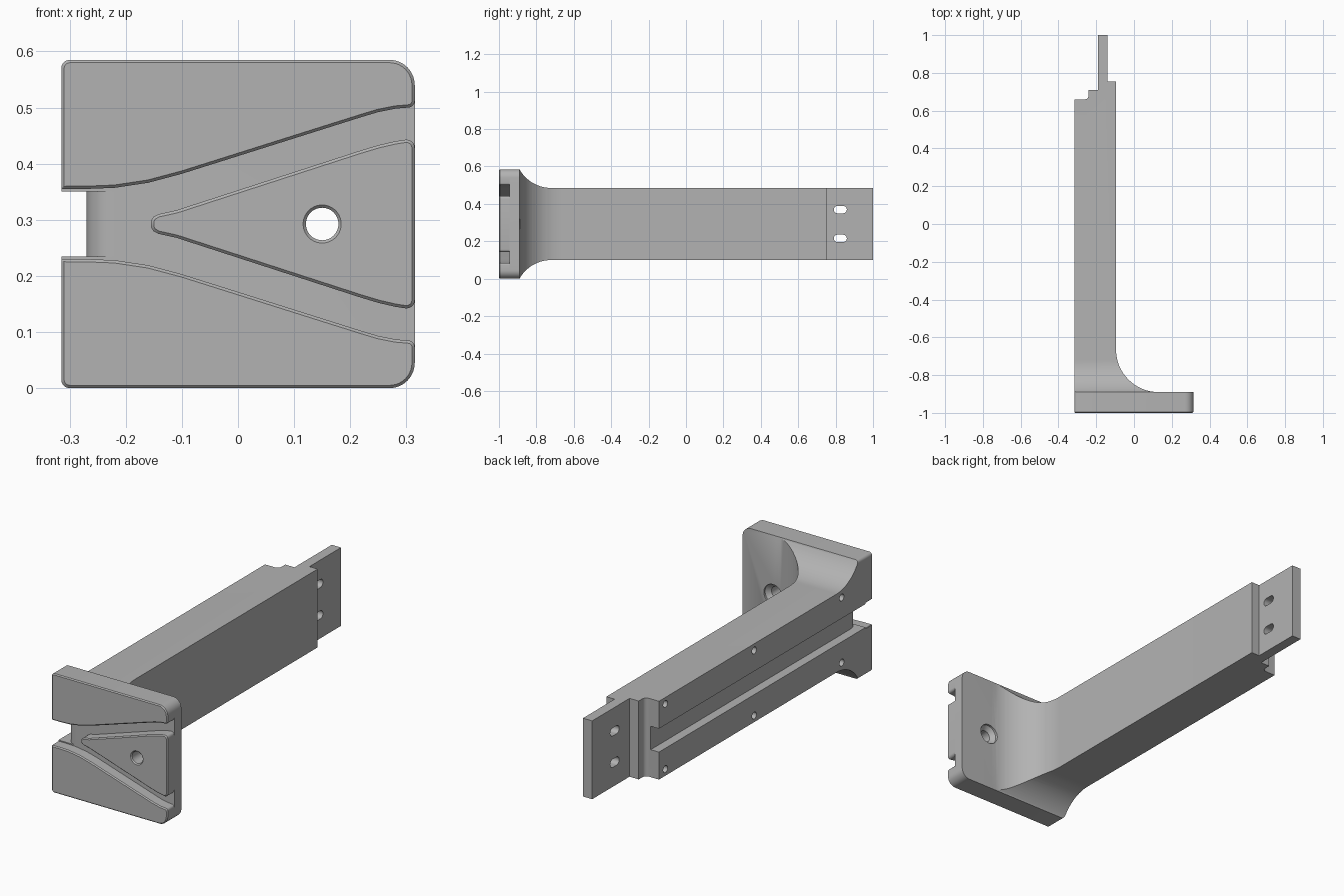
import bpy, bmesh, math
from mathutils import Vector

cube = bpy.data.objects.get("Cube")
if cube:
    bpy.data.objects.remove(cube, do_unlink=True)

MID = 0.2925          # height of the symmetry plane
HEIGHT = 2 * MID

steel = bpy.data.materials.new("Plain grey")
steel.use_nodes = True
GREY = (0.45, 0.45, 0.45, 1)
steel.diffuse_color = GREY
steel.node_tree.nodes["Principled BSDF"].inputs["Base Color"].default_value = GREY

PLACE = {"x": lambda a, b, t: Vector((t, a, b)),
         "y": lambda a, b, t: Vector((a, t, b)),
         "z": lambda a, b, t: Vector((a, b, t))}


def arc(ca, cb, r, start, end, n=10):
    angles = [math.radians(start + (end - start) * i / n) for i in range(n + 1)]
    return [(ca + r * math.cos(a), cb + r * math.sin(a)) for a in angles]


def flip(points):
    """Mirror outline points about the middle height."""
    return [(a, HEIGHT - b) for a, b in reversed(points)]


def make_object(name, bm):
    bmesh.ops.recalc_face_normals(bm, faces=bm.faces)
    mesh = bpy.data.meshes.new(name)
    bm.to_mesh(mesh)
    bm.free()
    mesh.materials.append(steel)
    obj = bpy.data.objects.new(name, mesh)
    bpy.context.collection.objects.link(obj)
    return obj


def prism(name, points, axis, low, high, chamfer=0):
    """Extrude an outline along an axis, optionally chamfering its low end."""
    bm = bmesh.new()
    ends = [[bm.verts.new(PLACE[axis](a, b, t)) for a, b in points]
            for t in (low + chamfer, high)]
    front = bm.faces.new(ends[0])
    bm.faces.new(ends[1])
    for i in range(len(points)):
        j = (i + 1) % len(points)
        bm.faces.new((ends[0][i], ends[0][j], ends[1][j], ends[1][i]))
    bmesh.ops.recalc_face_normals(bm, faces=bm.faces)
    if chamfer:
        bmesh.ops.inset_region(bm, faces=[front], thickness=chamfer,
                               depth=chamfer, use_even_offset=True)
    return make_object(name, bm)


def boolean(obj, cutter, operation="DIFFERENCE", keep=False):
    mod = obj.modifiers.new("Cut", "BOOLEAN")
    mod.operation = operation
    mod.solver = "EXACT"
    mod.object = cutter
    bpy.context.view_layer.objects.active = obj
    bpy.ops.object.modifier_apply(modifier=mod.name)
    if not keep:
        bpy.data.objects.remove(cutter, do_unlink=True)


# Bracket: plan profile with inner fillet and stepped tongue
plan = [(-0.315, -0.945), (0.315, -0.945), (0.315, -0.89)]
plan += arc(0.13, -0.665, 0.225, 270, 180, 16)
plan += [(-0.095, 0.755), (-0.14, 0.755), (-0.14, 1), (-0.19, 1), (-0.19, 0.71), (-0.24, 0.71)]
plan += arc(-0.26, 0.68, 0.02, 0, -90, 6) + [(-0.315, 0.66)]
bracket = prism("bracket_body", plan, "z", -0.1, 0.7)

# Side profile: arm flaring out to the plate
lower = [(-1.1, -0.0945)] + arc(-0.72, -0.095, 0.195, 180, 90, 20) + [(1.1, 0.10)]
boolean(bracket, prism("side_profile", lower + flip(lower), "x", -0.5, 0.5), "INTERSECT")

# Plate outline with large corners on one side
right_low = arc(-0.3, 0.015, 0.015, 180, 270, 5) + arc(0.27, 0.045, 0.045, 270, 360)
boolean(bracket, prism("plate_outline", right_low + flip(right_low), "y", -1.1, 1.1), "INTERSECT")

# Channel along the arm, rounding into the front face
channel = [(-0.4, -1.1), (-0.22, -1.1)] + arc(-0.22, -0.895, 0.05, 270, 180) + [(-0.27, 1.1), (-0.4, 1.1)]
boolean(bracket, prism("channel_cutter", channel, "z", 0.235, HEIGHT - 0.235))

# Screw holes beside the channel, and slots through the tongue
for side in (-1, 1):
    for y in (-0.76, -0.08, 0.61):
        hole = arc(y, MID + side * 0.16, 0.017, 0, 345, 23)
        boolean(bracket, prism("screw_cutter", hole, "x", -0.4, -0.24))
    z = MID + side * 0.077
    slot = arc(0.84, z, 0.02, -90, 90) + arc(0.81, z, 0.02, 90, 270)
    boolean(bracket, prism("slot_cutter", slot, "x", -0.3, 0))

# Front pads above and below the branching grooves
pad = [(-0.315, 0.357), (-0.313, 0.355), (-0.27, 0.355), (-0.22, 0.357), (-0.16, 0.366),
       (-0.10, 0.382), (0.22, 0.483), (0.25, 0.492), (0.28, 0.498)]
pad += arc(0.303, 0.512, 0.012, 270, 360, 5) + arc(0.27, 0.54, 0.045, 0, 90)
pad += arc(-0.3, 0.57, 0.015, 90, 180, 5)
upper_pad = prism("upper_pad", pad, "y", -1, -0.945, 0.005)
lower_pad = prism("lower_pad", flip(pad), "y", -1, -0.945, 0.005)

# Tapered guide between the grooves
half = [(-0.155, 0.298), (-0.151, 0.305), (-0.142, 0.31), (-0.11, 0.317), (0.22, 0.424),
        (0.25, 0.433), (0.28, 0.44)] + arc(0.3, 0.428, 0.015, 90, 0, 5)
guide = prism("tapered_guide", half + flip(half), "y", -1, -0.945, 0.005)

# Bolt hole with a front chamfer and rear countersink, turned from a profile
bm = bmesh.new()
turned = [(0, -1.02), (0.034, -1.02), (0.034, -1), (0.029, -0.995),
          (0.029, -0.92), (0.05, -0.9), (0.05, -0.8), (0, -0.8)]
verts = [bm.verts.new((0.15 + r, y, MID)) for r, y in turned]
edges = [bm.edges.new(pair) for pair in zip(verts, verts[1:])]
bmesh.ops.spin(bm, geom=verts + edges, cent=(0.15, 0, MID), axis=(0, 1, 0),
               angle=math.tau, steps=40)
bmesh.ops.remove_doubles(bm, verts=bm.verts, dist=0.0001)
bolt = make_object("bolt_cutter", bm)
boolean(guide, bolt, keep=True)
boolean(bracket, bolt)

# Smooth fillets with crisp edges
for obj in (bracket, upper_pad, lower_pad, guide):
    bpy.ops.object.select_all(action="DESELECT")
    obj.select_set(True)
    bpy.context.view_layer.objects.active = obj
    bpy.ops.object.shade_smooth_by_angle(angle=math.radians(30))
